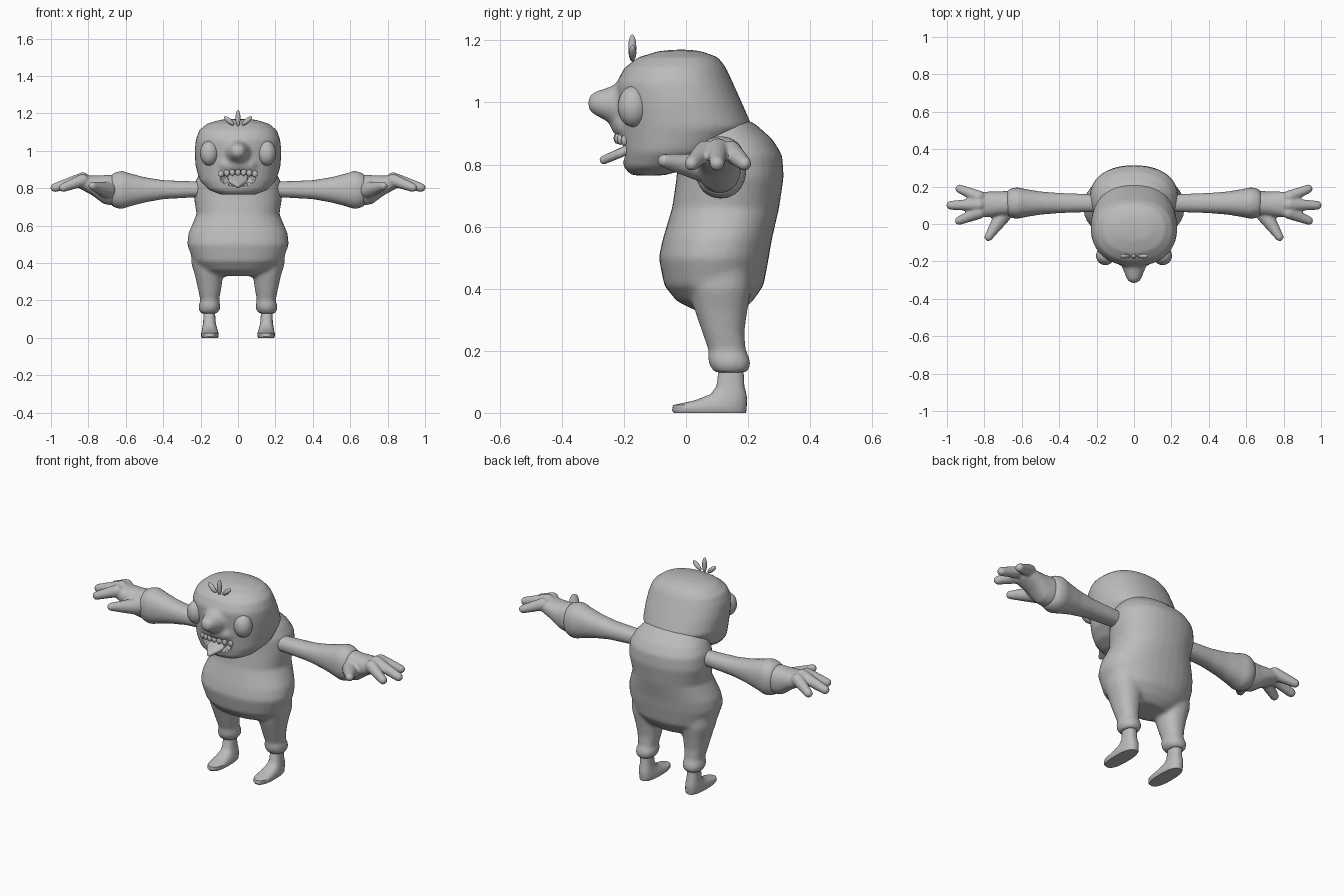
import bpy
import bmesh
import math
from mathutils import Vector

cube = bpy.data.objects.get("Cube")
if cube:
    bpy.data.objects.remove(cube, do_unlink=True)

grey = bpy.data.materials.new("plain grey")
grey.use_nodes = True
GREY = (0.5, 0.5, 0.5, 1)
grey.diffuse_color = GREY
grey.node_tree.nodes["Principled BSDF"].inputs["Base Color"].default_value = GREY


def signed_power(value, exponent):
    return math.copysign(abs(value) ** exponent, value)


def loft(bm, rows, axis="z", side=1, sides=32, square=0.9):
    """Rows hold: position along axis, then centre and radius of both cross directions."""
    rings = []
    for t, c0, r0, c1, r1 in rows:
        ring = []
        for i in range(sides):
            a = math.tau * i / sides
            u = c0 + r0 * signed_power(math.cos(a), square)
            v = c1 + r1 * signed_power(math.sin(a), square)
            x, y, z = (u, v, t) if axis == "z" else (t, u, v)
            ring.append(bm.verts.new((x * side, y, z)))
        rings.append(ring)
    for low, high in zip(rings, rings[1:]):
        for i in range(sides):
            j = (i + 1) % sides
            bm.faces.new((low[i], low[j], high[j], high[i]))
    bm.faces.new(rings[0])
    bm.faces.new(rings[-1])


def hull(bm, balls, side=1):
    """Convex skin stretched over balls, each given as (x, y, z, radius)."""
    ball = bmesh.new()
    bmesh.ops.create_icosphere(ball, subdivisions=3, radius=1)
    verts = []
    for x, y, z, r in balls:
        centre = Vector((x * side, y, z))
        verts += [bm.verts.new(centre + v.co * r) for v in ball.verts]
    ball.free()
    bmesh.ops.convex_hull(bm, input=verts)
    bmesh.ops.delete(bm, geom=[v for v in verts if v.is_valid and not v.link_faces],
                     context="VERTS")


def finish(name, bm, voxel=None, smoothing=6, cutter=None):
    """Make the object, blend its pieces, cut it and shade it."""
    bmesh.ops.recalc_face_normals(bm, faces=bm.faces[:])
    mesh = bpy.data.meshes.new(name)
    bm.to_mesh(mesh)
    bm.free()
    mesh.materials.append(grey)
    obj = bpy.data.objects.new(name, mesh)
    bpy.context.collection.objects.link(obj)
    bpy.ops.object.select_all(action="DESELECT")
    obj.select_set(True)
    bpy.context.view_layer.objects.active = obj
    if voxel:
        remesh = obj.modifiers.new("blend", "REMESH")
        remesh.mode = "VOXEL"
        remesh.voxel_size = voxel
        smooth = obj.modifiers.new("soften", "SMOOTH")
        smooth.iterations = smoothing
    if cutter:
        cut = obj.modifiers.new("cut", "BOOLEAN")
        cut.operation = "DIFFERENCE"
        cut.object = cutter
    for modifier in list(obj.modifiers):
        bpy.ops.object.modifier_apply(modifier=modifier.name)
    if cutter:
        bpy.data.objects.remove(cutter, do_unlink=True)
    bpy.ops.object.shade_smooth_by_angle(angle=math.radians(45))
    return obj


def ellipsoid(name, centre, radii, tilt=0):
    bm = bmesh.new()
    bmesh.ops.create_uvsphere(bm, u_segments=24, v_segments=14, radius=1)
    bmesh.ops.scale(bm, vec=radii, verts=bm.verts)
    obj = finish(name, bm)
    obj.location = centre
    obj.rotation_euler.y = tilt
    return obj


def upright(rows):
    """Turn (height, half width, front, back) into loft rows."""
    return [(z, 0, w, (f + b) / 2, (b - f) / 2) for z, w, f, b in rows]


# Torso and trouser legs in one skin
TORSO = [(.33, .12, .03, .18), (.36, .19, -.03, .215), (.41, .24, -.07, .25),
         (.5, .272, -.088, .267), (.56, .265, -.075, .277), (.66, .222, -.045, .3),
         (.76, .237, -.03, .315), (.83, .232, -.03, .31), (.88, .205, -.02, .28),
         (.93, .16, 0, .225), (.95, .1, .04, .18)]
LEG = [(.48, .15, .1, .11, .1), (.4, .157, .093, .11, .1), (.33, .155, .074, .113, .085),
       (.26, .152, .062, .12, .068), (.2, .151, .05, .133, .06), (.175, .152, .058, .138, .068),
       (.15, .153, .057, .143, .066), (.13, .155, .043, .144, .052)]
bm = bmesh.new()
loft(bm, upright(TORSO))
for side in (1, -1):
    loft(bm, LEG, side=side)
finish("body", bm, voxel=.011)

# Head with nose and upper lip, mouth cut out
HEAD = [(.765, .09, -.175, -.07), (.79, .155, -.2, .02), (.84, .205, -.208, .14),
        (.92, .228, -.215, .215), (1, .232, -.222, .18), (1.06, .226, -.226, .153),
        (1.11, .208, -.2, .13), (1.145, .165, -.155, .105), (1.165, .1, -.09, .05),
        (1.17, .04, -.04, .01)]
bm = bmesh.new()
loft(bm, upright(HEAD))
hull(bm, [(0, -.19, .99, .075), (0, -.275, .997, .043)])
hull(bm, [(.06, -.18, .925, .045), (-.06, -.18, .925, .045), (0, -.2, .93, .045)])
mouth = ellipsoid("mouth_cutter", (0, -.23, .85), (.11, .075, .045))
mouth.hide_render = True
bpy.context.view_layer.update()
finish("head", bm, voxel=.011, cutter=mouth)

# Tongue hanging out
bm = bmesh.new()
hull(bm, [(.04, -.15, .865, .016), (-.04, -.15, .865, .016), (.035, -.215, .835, .014),
          (-.035, -.215, .835, .014), (0, -.264, .815, .014)])
finish("tongue", bm)

# Teeth along the lips
for i in range(-3, 4):
    x = i * .03
    ellipsoid("upper_tooth", (x, -.222 + 3 * x * x, .885 - x * x), (.015, .011, .018))
for side in (1, -1):
    for x, z in ((.06, .817), (.085, .832)):
        ellipsoid("lower_tooth", (side * x, -.195 + 2 * x * x, z), (.011, .011, .014))

# Eyes and hair tufts
for side in (1, -1):
    ellipsoid("eye", (side * .153, -.17, .987), (.05, .05, .066))
    ellipsoid("side_tuft", (side * .048, -.172, 1.16), (.013, .012, .034), side * .85)
ellipsoid("middle_tuft", (0, -.173, 1.175), (.013, .013, .044))

SLEEVE = [(.15, .11, .045, .795, .04), (.28, .112, .05, .793, .045), (.4, .112, .054, .792, .051),
          (.5, .112, .062, .791, .068), (.58, .112, .075, .791, .089), (.62, .112, .084, .791, .102),
          (.65, .112, .081, .79, .097), (.68, .11, .068, .79, .083)]
PALM = [(.62, .11, .06, .79, .07), (.68, .108, .069, .79, .082), (.72, .106, .068, .793, .076),
        (.78, .105, .068, .815, .053), (.85, .103, .068, .835, .035)]
# Each digit: knuckle ball, then tip ball
DIGITS = [[(.7, .05, .79, .045), (.778, -.07, .812, .022)],
          [(.83, .06, .843, .034), (.935, .018, .803, .023)],
          [(.83, .103, .85, .035), (.979, .1, .803, .024)],
          [(.83, .145, .843, .034), (.932, .188, .803, .023)]]
FOOT = [(0, .15, .042, .077, .116), (.008, .15, .047, .075, .12), (.025, .15, .047, .077, .119),
        (.04, .151, .042, .112, .085), (.06, .152, .038, .137, .058), (.085, .153, .033, .143, .045),
        (.16, .154, .03, .146, .038)]

# Limbs, mirrored left and right
for side, word in ((1, "left"), (-1, "right")):
    bm = bmesh.new()
    loft(bm, SLEEVE, axis="x", side=side)
    finish(word + "_sleeve", bm, voxel=.011, smoothing=4)

    bm = bmesh.new()
    loft(bm, PALM, axis="x", side=side)
    for digit in DIGITS:
        hull(bm, digit, side)
    finish(word + "_hand", bm, voxel=.007, smoothing=4)

    bm = bmesh.new()
    loft(bm, FOOT, side=side, square=.8)
    finish(word + "_foot", bm)
